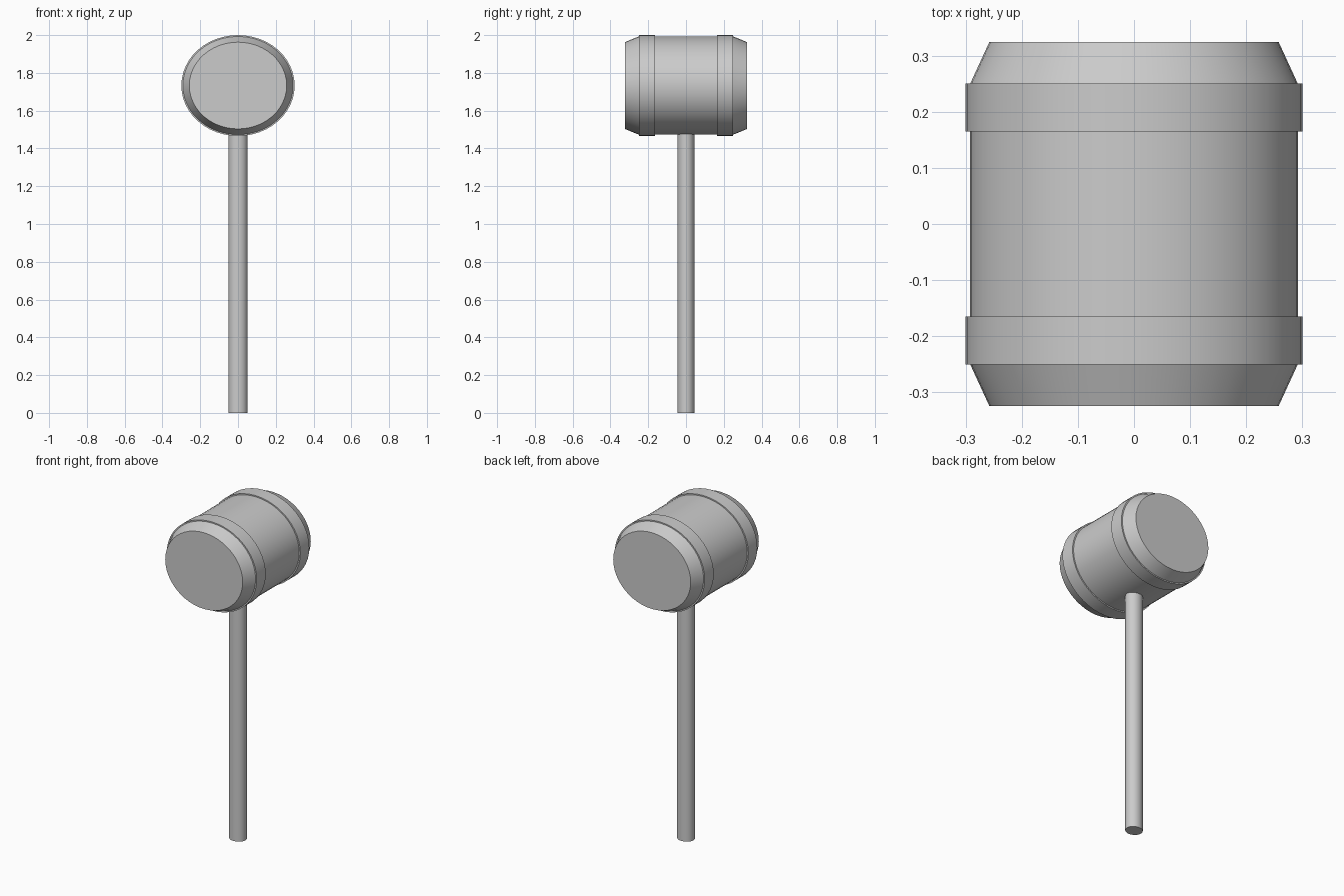
import bpy, bmesh, math

if "Cube" in bpy.data.objects:
    bpy.data.objects.remove(bpy.data.objects["Cube"])

SIDES = 48
HEAD_Z = 1.733      # height of the head's axis
SQUASH = 0.267 / 0.30  # oval section: second radius / x radius


def oval_lathe(name, profile, place, closed=False):
    """Loft oval rings from (radius, position) pairs; place maps (a, b, t) to xyz."""
    bm = bmesh.new()
    rings = []
    for r, t in profile:
        ring = []
        for i in range(SIDES):
            a = 2 * math.pi * i / SIDES
            ring.append(bm.verts.new(place(r * math.cos(a), r * SQUASH * math.sin(a), t)))
        rings.append(ring)
    pairs = list(zip(rings, rings[1:]))
    if closed:
        pairs.append((rings[-1], rings[0]))
    else:
        bm.faces.new(rings[0])
        bm.faces.new(rings[-1])
    for lo, hi in pairs:
        for i in range(SIDES):
            j = (i + 1) % SIDES
            bm.faces.new((lo[i], lo[j], hi[j], hi[i]))
    bmesh.ops.recalc_face_normals(bm, faces=bm.faces)
    mesh = bpy.data.meshes.new(name)
    bm.to_mesh(mesh)
    bm.free()
    obj = bpy.data.objects.new(name, mesh)
    bpy.context.collection.objects.link(obj)
    bpy.ops.object.select_all(action='DESELECT')
    obj.select_set(True)
    bpy.context.view_layer.objects.active = obj
    bpy.ops.object.shade_smooth_by_angle(angle=math.radians(20))
    return obj


def along_y(a, b, t):
    return (a, t, HEAD_Z + b)


def along_z(a, b, t):
    return (a, b, t)


# Barrel head with chamfered striking ends
oval_lathe("mallet_head",
           [(0.258, -0.324), (0.292, -0.25), (0.292, 0.25), (0.258, 0.324)], along_y)

# Raised bands near both ends
for side, label in ((-1, "front"), (1, "back")):
    oval_lathe(label + "_band",
               [(0.288, side * 0.165), (0.30, side * 0.165),
                (0.30, side * 0.25), (0.288, side * 0.25)], along_y, closed=True)

# Straight oval handle
oval_lathe("handle", [(0.05, 0.0), (0.05, 1.50)], along_z)
